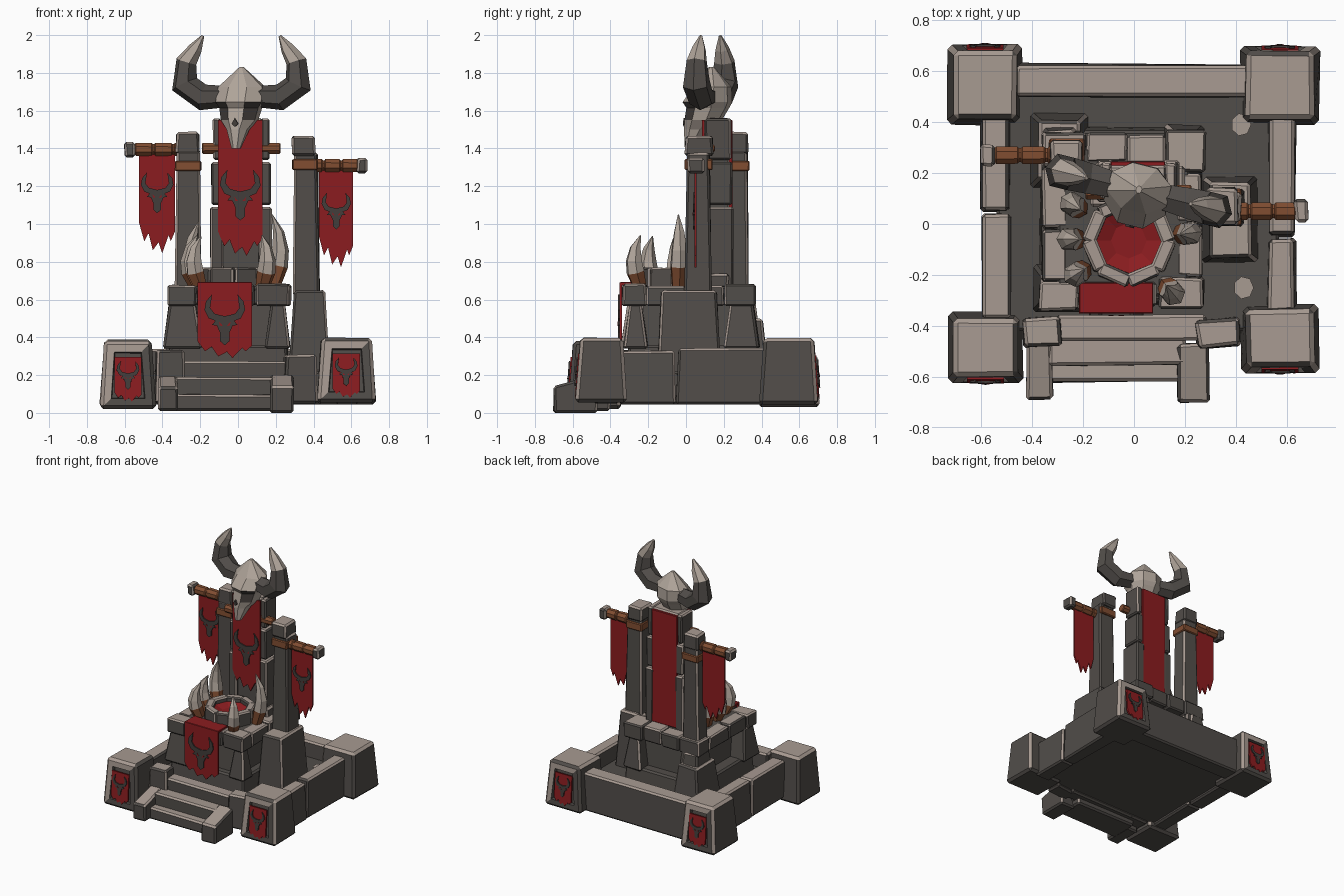
import bpy, bmesh, math, random
from mathutils import Vector, Matrix

if "Cube" in bpy.data.objects:
    bpy.data.objects.remove(bpy.data.objects["Cube"])

random.seed(4)
COLOURS = [("dark stone", (.083, .074, .067)), ("light stone", (.39, .325, .285)),
           ("red cloth", (.26, .012, .014)), ("brown wood", (.22, .075, .031)),
           ("bone", (.43, .37, .32)), ("charcoal", (.055, .047, .043))]
MATS = []
for n, c in COLOURS:
    m = bpy.data.materials.new(n)
    m.diffuse_color = (*c, 1)
    m.use_nodes = True
    m.node_tree.nodes["Principled BSDF"].inputs["Base Color"].default_value = m.diffuse_color
    MATS.append(m)
DARK, LIGHT, RED, BROWN, BONE, COAL = range(6)


def finish(name, bm, matrix=None):
    if matrix:
        bm.transform(matrix)
    bmesh.ops.recalc_face_normals(bm, faces=bm.faces)
    me = bpy.data.meshes.new(name)
    bm.to_mesh(me)
    bm.free()
    for m in MATS:
        me.materials.append(m)
    ob = bpy.data.objects.new(name, me)
    bpy.context.collection.objects.link(ob)
    return ob


def stone(name, x, y, z, taper=0, bev=.012, yaw=0, slope=0, niche=0, side=DARK, top=LIGHT, jit=.005):
    """Chipped block: tapered box, worn light edges, optional niche on front (-1) or back (1)."""
    size = Vector((x[1] - x[0], y[1] - y[0], z[1] - z[0]))
    mid = Vector((x[0] + x[1], y[0] + y[1], z[0] + z[1])) / 2
    bm = bmesh.new()
    bmesh.ops.create_cube(bm, size=1)
    for v in bm.verts:
        up, front = v.co.z > 0, v.co.y < 0
        sx, sy = math.copysign(1, v.co.x), math.copysign(1, v.co.y)
        v.co = Vector(a * b for a, b in zip(v.co, size))
        if up:
            v.co -= Vector((sx * taper, sy * taper, slope if front else 0))
            v.co.z -= random.uniform(0, jit)
        v.co.x += random.uniform(-jit, jit)
        v.co.y += random.uniform(-jit, jit)
    bmesh.ops.bevel(bm, geom=list(bm.edges), offset=bev, segments=1, affect='EDGES')
    bm.normal_update()
    for f in bm.faces:
        n = f.normal
        if max(abs(c) for c in n) > .93:
            f.material_index = top if n.z > .8 else side
        else:
            f.material_index = top if n.z > -.1 and random.random() < .7 else side
    if niche:
        f = max((f for f in bm.faces if f.normal.y * niche > .8), key=lambda f: f.calc_area())
        ring = bmesh.ops.inset_individual(bm, faces=[f], thickness=.055)['faces']
        for r in ring:
            c = r.calc_center_median()
            r.material_index = LIGHT if c.z > .05 or c.x * niche > .05 else DARK
        walls = bmesh.ops.inset_individual(bm, faces=[f], thickness=.006, depth=-.025)['faces']
        for r in walls + [f]:
            r.material_index = DARK
    return finish(name, bm, Matrix.Translation(mid) @ Matrix.Rotation(yaw, 4, 'Z'))


def loft(name, rings, colour, matrix=None):
    """Skin rings of points; colour(i, k) gives the material of segment i, side k."""
    bm = bmesh.new()
    vs = [[bm.verts.new(p) for p in r] for r in rings]
    n = len(rings[0])
    for i in range(len(vs) - 1):
        for k in range(n):
            f = bm.faces.new((vs[i][k], vs[i][(k + 1) % n], vs[i + 1][(k + 1) % n], vs[i + 1][k]))
            f.material_index = colour(i, k)
    for i, r in ((0, vs[0]), (len(vs) - 2, vs[-1])):
        bm.faces.new(r).material_index = colour(i, 0)
    return finish(name, bm, matrix)


def sweep(name, path, plane_normal, colour, sides=6, matrix=None):
    """Tapered tube along (point, radius) pairs lying in one plane."""
    u = Vector(plane_normal).normalized()
    pts = [Vector(p) for p, r in path]
    rings = []
    for i, (p, r) in enumerate(path):
        t = pts[min(i + 1, len(pts) - 1)] - pts[max(i - 1, 0)]
        w = t.cross(u).normalized()
        rings.append([pts[i] + (u * math.cos(a) + w * math.sin(a)) * r
                      for a in (math.tau * (k + .5) / sides for k in range(sides))])
    return loft(name, rings, colour, matrix)


def plate(name, outline, thick, mat, matrix):
    """Flat outline in local x, z given thickness along y."""
    bm = bmesh.new()
    f = bm.faces.new([bm.verts.new((x, 0, z)) for x, z in outline])
    ex = bmesh.ops.extrude_face_region(bm, geom=[f])['geom']
    for v in ex:
        if isinstance(v, bmesh.types.BMVert):
            v.co.y += thick
    for f in bm.faces:
        f.material_index = mat
    return finish(name, bm, matrix)


HALF = [(0, .08), (.1, .1), (.22, .13), (.31, .24), (.27, .5), (.40, .36), (.43, .2), (.34, .04),
        (.2, -.01), (.27, -.09), (.17, -.1), (.1, -.24), (.1, -.4), (0, -.48)]
HORNED = HALF + [(-x, z) for x, z in HALF[-2:0:-1]]
TEETH = [(.5, .78), (.38, .88), (.32, .82), (.14, 1), (.04, .89), (-.12, .97), (-.24, .8), (-.36, .88), (-.5, .7)]


def banner(name, top, w, h, ragged=1, emblem=0, drop=.45, tilt=0, turn=0):
    m = Matrix.Translation(top) @ Matrix.Rotation(turn, 4, 'Z') @ Matrix.Rotation(tilt, 4, 'X')
    out = [(-w / 2, 0), (w / 2, 0)] + [(x * w, -h * (1 - (1 - v) * ragged)) for x, v in TEETH]
    plate(name, out, .012, RED, m)
    out = [(x * emblem, z * emblem * 1.1 - h * drop) for x, z in HORNED]
    plate(name + "_emblem", out, .008, COAL, m @ Matrix.Translation((0, -.008, 0)))
    for s in (-1, 1):   # red eye slits
        eye = [(s * x * emblem, z * emblem - h * drop) for x, z in ((.04, -.12), (.12, -.03), (.11, -.11))]
        plate(f"{name}_eye_{s}", eye, .004, RED, m @ Matrix.Translation((0, -.01, 0)))


# base: floor, low walls and corner blocks
stone("floor", (-.54, .57), (-.42, .54), (.07, .22), top=DARK, jit=0)
stone("back_wall", (-.47, .47), (.49, .63), (.045, .34), taper=.008)
stone("left_wall_front", (-.60, -.48), (-.38, .045), (.045, .335), taper=.008)
stone("left_wall_back", (-.60, -.48), (.05, .44), (.045, .345), taper=.008)
stone("right_wall_front", (.52, .635), (-.35, -.055), (.045, .33), taper=.008)
stone("right_wall_back", (.52, .635), (-.05, .44), (.045, .345), taper=.008)
for name, x, y, z, s in (("front_left", (-.73, -.435), (-.625, -.345), (.02, .38), -1),
                         ("front_right", (.415, .73), (-.585, -.31), (.055, .40), -1),
                         ("back_left", (-.735, -.435), (.385, .705), (.03, .39), 1),
                         ("back_right", (.415, .73), (.385, .70), (.045, .40), 1)):
    stone(name + "_corner_block", x, y, z, taper=.025, bev=.018, niche=s)
    yf = y[0] if s < 0 else y[1]
    banner(name + "_plaque", ((x[0] + x[1]) / 2, yf - s * .014, z[1] - .085), .145, .235,
           ragged=.7, emblem=.14, drop=.42, tilt=-.07, turn=0 if s < 0 else math.pi)
for i, p in enumerate(((.42, .39), (.43, -.25))):
    out = [(math.cos(a) * .04, math.sin(a) * .045) for a in (k * math.tau / 7 for k in range(7))]
    plate(f"floor_patch_{i}", out, .005, LIGHT, Matrix.Translation((*p, .225)) @ Matrix.Rotation(math.pi / 2, 4, 'X'))

# stairs and their side blocks
stone("step_low", (-.34, .19), (-.62, -.40), (.01, .10))
stone("step_middle", (-.33, .20), (-.555, -.38), (.05, .19))
stone("step_top", (-.31, .28), (-.455, -.36), (.05, .275))
stone("stair_left_low", (-.425, -.32), (-.69, -.46), (.01, .20), slope=.06)
stone("stair_right_low", (.17, .295), (-.70, -.47), (0, .205), slope=.06)
stone("stair_left_high", (-.44, -.28), (-.485, -.36), (.05, .335), taper=.008, yaw=.03)
stone("stair_right_high", (.24, .42), (-.485, -.365), (.05, .31), taper=.008, yaw=.1)

# altar: plinth, recessed body, flared legs, rim of blocks
stone("altar_plinth", (-.37, .27), (-.315, .38), (.2, .36), taper=.01, top=DARK)
stone("altar_body", (-.27, .2), (-.25, .29), (.34, .6), taper=.01)
for name, x, y in (("front_left", (-.40, -.19), (-.345, -.16)), ("front_right", (.14, .28), (-.33, -.2)),
                   ("back_left", (-.38, -.2), (.2, .40)), ("back_right", (.12, .28), (.2, .39))):
    stone(name + "_altar_leg", x, y, (.34, .585), taper=.035)
stone("altar_top", (-.3, .22), (-.28, .30), (.57, .672), top=DARK)
for i, (x, y) in enumerate((((-.37, -.22), (-.34, -.23)), ((-.215, .09), (-.325, -.23)), ((.095, .27), (-.33, -.21)),
                            ((-.36, -.26), (-.225, -.02)), ((-.36, -.26), (-.015, .22)), ((.17, .265), (-.205, .0)),
                            ((.17, .265), (.005, .2)), ((-.36, -.19), (.225, .36)), ((-.185, -.03), (.24, .355)),
                            ((-.025, .12), (.24, .35)), ((.125, .28), (.205, .37)))):
    stone(f"altar_rim_{i}", x, y, (.565, .68 + random.uniform(-.008, .008)), bev=.01)

# fire bowl ring and red filling
CX, CY = -.02, -.065
for k in range(8):
    a = math.tau * (k + .5) / 8
    x, y = CX + .145 * math.cos(a), CY + .145 * math.sin(a)
    stone(f"bowl_block_{k}", (x - .028, x + .028), (y - .064, y + .064), (.66, .77), bev=.009, yaw=a, jit=.003)
loft("bowl_filling", [[Vector((CX + r * math.cos(k * math.tau / 8), CY + r * math.sin(k * math.tau / 8), z))
                       for k in range(8)] for r, z in ((.14, .67), (.14, .74), (.07, .71))], lambda i, k: RED)

# tusks around the bowl
for i, (x, y, tip) in enumerate(((-.215, .06, 1.01), (-.22, -.06, .94), (-.2, -.18, .935),
                                 (.185, -.04, 1.05), (.13, -.245, .94))):
    d = Vector((x - CX, y - CY, 0)).normalized()
    path = [(Vector((x, y, 0)) + d * o + Vector((0, 0, .67 + (tip - .67) * t)), r) for o, t, r in
            ((0, 0, .038), (.03, .28, .05), (.04, .5, .045), (.03, .75, .03), (-.005, 1, .003))]
    sweep(f"tusk_{i}", path, d.cross(Vector((0, 0, 1))), lambda i, k: BROWN if i == 0 else BONE)

# altar cloth
banner("altar_cloth", (-.07, -.352, .69), .29, .40, ragged=.75, emblem=.25, drop=.5)
stone("altar_cloth_fold", (-.215, .075), (-.35, -.23), (.675, .692), bev=.003, side=RED, top=RED, jit=0)

# central monolith: stacked side columns, core and hangings
for name, x in (("left", (-.14, -.085)), ("right", (.115, .172))):
    for j, z in enumerate(((.66, 1.09), (1.1, 1.33), (1.34, 1.56))):
        s = .006 * (1 - j)
        stone(f"monolith_{name}_{j}", (x[0] - s, x[1] + s), (.095 - s, .245 + s), z, bev=.01, jit=.003)
stone("monolith_core", (-.1, .13), (.115, .232), (.66, 1.56), jit=0)
stone("monolith_foot", (-.17, .2), (.07, .225), (.66, .74))
banner("monolith_banner", (.012, .086, 1.55), .235, .72, ragged=.6, emblem=.25, drop=.555)
stone("monolith_back_hanging", (-.092, .122), (.225, .246), (.68, 1.55), bev=.003, side=RED, top=RED, jit=0)


def beam(name, x0, x1, y, z, r):
    n = 3
    path = []
    for i in range(n):
        a, b = x0 + (x1 - x0) * i / n, x0 + (x1 - x0) * (i + 1) / n
        path += [((a + .004, y, z), r * .78), ((a + .01, y, z), r), ((b - .01, y, z), r * .95), ((b - .004, y, z), r * .78)]
    sweep(name, path, (0, 1, 0), lambda i, k: BROWN, 8)


beam("monolith_beam", -.195, .23, .125, 1.4, .032)

# side posts with bases, caps, bindings, beams and banners
stone("left_post_base", (-.41, -.18), (.14, .44), (.2, .5), taper=.035)
stone("left_post_base_top", (-.36, -.19), (.2, .37), (.48, .64), taper=.02)
stone("left_post", (-.335, -.195), (.205, .335), (.5, 1.39), taper=.01)
stone("left_post_cap", (-.33, -.2), (.215, .33), (1.37, 1.49), taper=.004)
stone("left_post_binding", (-.334, -.196), (.204, .336), (1.28, 1.335), bev=.006, side=BROWN, top=BROWN, jit=.002)
beam("left_beam", -.55, -.24, .27, 1.395, .038)
stone("left_beam_tip", (-.60, -.545), (.228, .312), (1.352, 1.438))
banner("left_banner", (-.428, .262, 1.375), .19, .53, emblem=.2, drop=.4)
stone("right_post_base", (.27, .485), (-.155, .185), (.2, .65), taper=.025)
stone("right_post", (.29, .43), (-.005, .135), (.62, 1.38), taper=.01)
stone("right_post_cap", (.283, .41), (-.005, .145), (1.36, 1.47), taper=.004)
stone("right_post_binding", (.287, .422), (-.006, .14), (1.285, 1.345), bev=.006, side=BROWN, top=BROWN, jit=.002)
beam("right_beam", .36, .64, .05, 1.31, .038)
stone("right_beam_tip", (.63, .683), (.008, .095), (1.268, 1.352))
banner("right_banner", (.52, .044, 1.3), .18, .53, emblem=.18, drop=.44)

# horned skull, turned slightly to its right, with dark eye sockets and nose
TURN = Matrix.Translation((.018, .13, 0)) @ Matrix.Rotation(math.radians(-14), 4, 'Z')
rings = []
for z, hw, y0, y1 in ((1.83, .012, -.01, .02), (1.725, .13, -.09, .11), (1.645, .135, -.15, .115),
                      (1.615, .115, -.13, .10), (1.55, .10, -.14, .06), (1.5, .06, -.145, -.0), (1.40, .025, -.14, -.09)):
    rings.append([Vector((hw * math.cos(a), (y0 + y1) / 2 + (y1 - y0) / 2 * math.sin(a), z))
                  for a in ((k + .5) * math.tau / 8 for k in range(8))])
loft("skull", rings, lambda i, k: COAL if i in (2, 3) and k in (4, 6) else BONE, TURN)
plate("skull_nose", [(-.018, 1.53), (0, 1.56), (.018, 1.53), (0, 1.515)], .01, COAL, TURN @ Matrix.Translation((0, -.147, 0)))
for name, s in (("left", -1), ("right", 1)):
    path = [((s * x, 0, z), r) for x, z, r in ((.07, 1.675, .055), (.21, 1.67, .07), (.31, 1.74, .075),
                                               (.30, 1.86, .056), (.25, 1.93, .037), (.21, 1.996, .008))]
    sweep(name + "_horn", path, (0, 1, 0), lambda i, k: BONE if i > 2 else DARK, 6, TURN)
